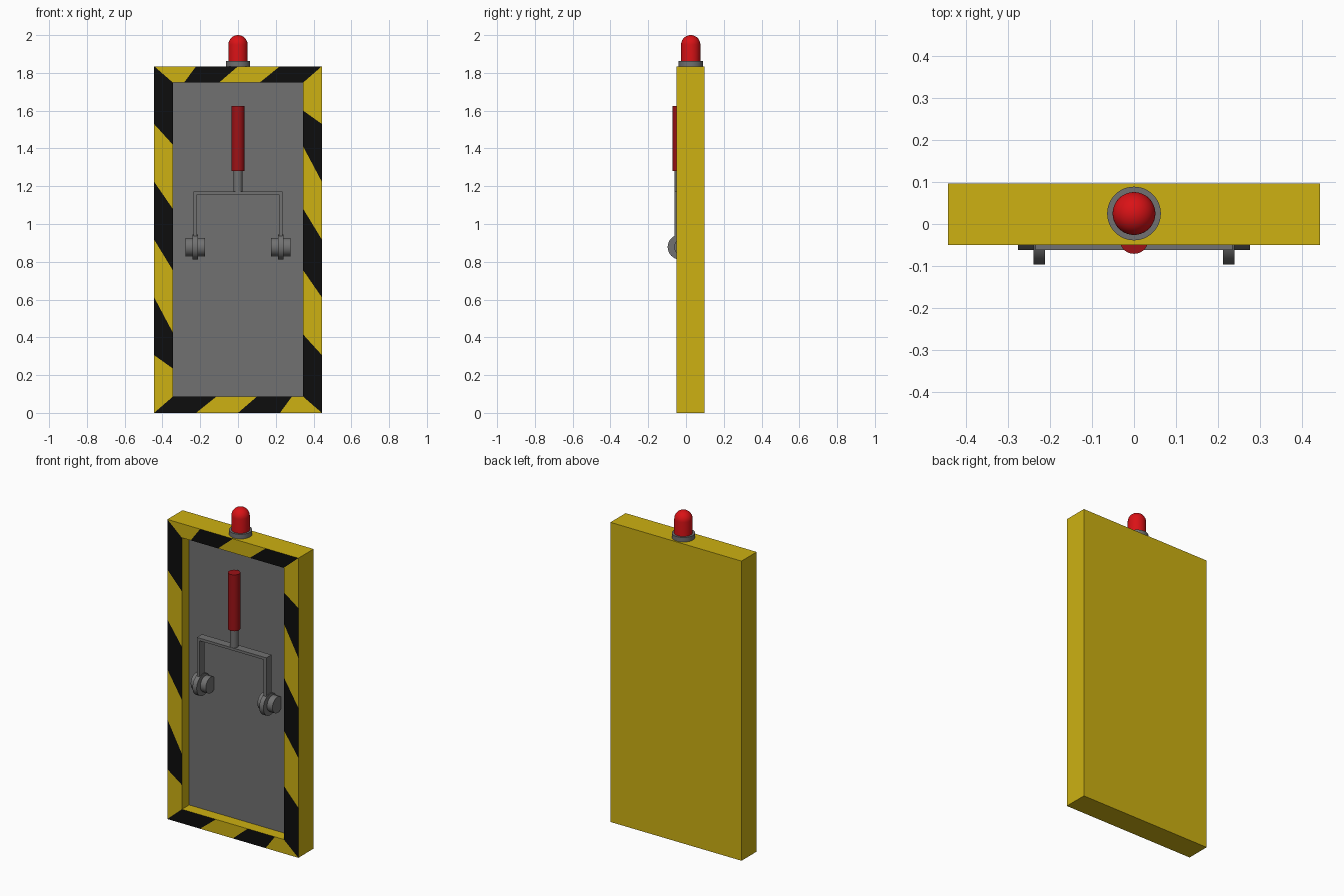
import bpy, bmesh, math
from mathutils import Vector

cube = bpy.data.objects.get("Cube")
if cube:
    bpy.data.objects.remove(cube, do_unlink=True)


def material(name, rgb):
    m = bpy.data.materials.new(name)
    m.use_nodes = True
    m.diffuse_color = (*rgb, 1)
    m.node_tree.nodes["Principled BSDF"].inputs["Base Color"].default_value = (*rgb, 1)
    return m


yellow = material("warning yellow", (0.61, 0.44, 0.006))
black = material("stripe black", (0.004, 0.004, 0.004))
grey = material("metal grey", (0.165, 0.165, 0.165))
dark_red = material("handle red", (0.34, 0.006, 0.008))
bright_red = material("lamp red", (0.70, 0.006, 0.008))


def finish(name, bm, mats, smooth=False):
    bmesh.ops.recalc_face_normals(bm, faces=bm.faces)
    mesh = bpy.data.meshes.new(name)
    bm.to_mesh(mesh)
    bm.free()
    for m in mats:
        mesh.materials.append(m)
    ob = bpy.data.objects.new(name, mesh)
    bpy.context.collection.objects.link(ob)
    if smooth:
        bpy.ops.object.select_all(action='DESELECT')
        ob.select_set(True)
        bpy.context.view_layer.objects.active = ob
        bpy.ops.object.shade_smooth_by_angle(angle=math.radians(35))
    return ob


def box(name, lo, hi, mat):
    bm = bmesh.new()
    bmesh.ops.create_cube(bm, size=1)
    lo, hi = Vector(lo), Vector(hi)
    for v in bm.verts:
        v.co = (lo + hi) / 2 + v.co * (hi - lo)
    return finish(name, bm, [mat])


def cylinder(name, centre, radius, length, mat, along_x=False):
    bm = bmesh.new()
    bmesh.ops.create_cone(bm, cap_ends=True, segments=48, radius1=radius,
                          radius2=radius, depth=length)
    ob = finish(name, bm, [mat], smooth=True)
    ob.location = centre
    if along_x:
        ob.rotation_euler.y = math.pi / 2
    return ob


# Cabinet: striped front rim, recessed panel, plain sides and back
W, H = 0.444, 1.835
IW, RIM = 0.345, 0.086
FRONT, PANEL, BACK = -0.05, 0.02, 0.097

# Half of the rim (left edge downwards, then bottom edge); the rest is a half turn
outer = [(-W, H * (1 - i / 6)) for i in range(6)]
outer += [(-W + 2 * W * i / 4, 0) for i in range(4)]
inner = [(-IW, z) for z in (H - RIM, 1.42, 1.08, 0.755, 0.425, 0.235)]
inner += [(x, RIM) for x in (-IW, -0.115, 0.10, 0.285)]
outer += [(-x, H - z) for x, z in outer]
inner += [(-x, H - z) for x, z in inner]

bm = bmesh.new()


def ring(points, y):
    return [bm.verts.new((x, y, z)) for x, z in points]


def bridge(a, b, striped=False):
    n = len(a)
    for i in range(n):
        j = (i + 1) % n
        f = bm.faces.new((a[i], a[j], b[j], b[i]))
        f.material_index = 1 if striped and i % 2 == 0 else 0


front_out, front_in = ring(outer, FRONT), ring(inner, FRONT)
back_out, panel_in = ring(outer, BACK), ring(inner, PANEL)
bridge(front_out, front_in, striped=True)
bridge(front_out, back_out)
bridge(front_in, panel_in)
bm.faces.new(back_out)
bm.faces.new(panel_in).material_index = 2
finish("cabinet", bm, [yellow, black, grey])

# Beacon on top: collar and domed lamp
LAMP_Y, LAMP_R = 0.025, 0.051
cylinder("lamp_collar", (0, LAMP_Y, H + 0.014), 0.064, 0.028, grey)
bm = bmesh.new()
bmesh.ops.create_uvsphere(bm, u_segments=48, v_segments=24, radius=LAMP_R)
for v in bm.verts:
    if v.co.z < -0.001:
        v.co.z = 1.85 - (2 - LAMP_R)
        v.co.xy = v.co.xy.normalized() * LAMP_R if v.co.xy.length > 0.001 else (0, 0)
bmesh.ops.remove_doubles(bm, verts=bm.verts, dist=0.0005)
lamp = finish("lamp_dome", bm, [bright_red], smooth=True)
lamp.location = (0, LAMP_Y, 2 - LAMP_R)

# Switch lever: grip, stem and crossbar
LEVER_Y = -0.037
cylinder("lever_grip", (0, LEVER_Y, 1.452), 0.034, 0.345, dark_red)
cylinder("lever_stem", (0, LEVER_Y, 1.225), 0.024, 0.12, grey)
box("lever_crossbar", (-0.235, -0.062, 1.157), (0.235, -0.012, 1.173), grey)

# Two arms with pivot discs and axles
PIVOT_Z = 0.878
for side, s in (("right", -1), ("left", 1)):
    x = s * 0.226
    box(side + "_lever_arm", (x - 0.009, -0.062, PIVOT_Z), (x + 0.009, -0.012, 1.165), grey)
    cylinder(side + "_pivot_disc", (x, -0.031, PIVOT_Z), 0.066, 0.028, grey, along_x=True)
    cylinder(side + "_pivot_axle", (x, -0.013, PIVOT_Z), 0.049, 0.102, grey, along_x=True)
